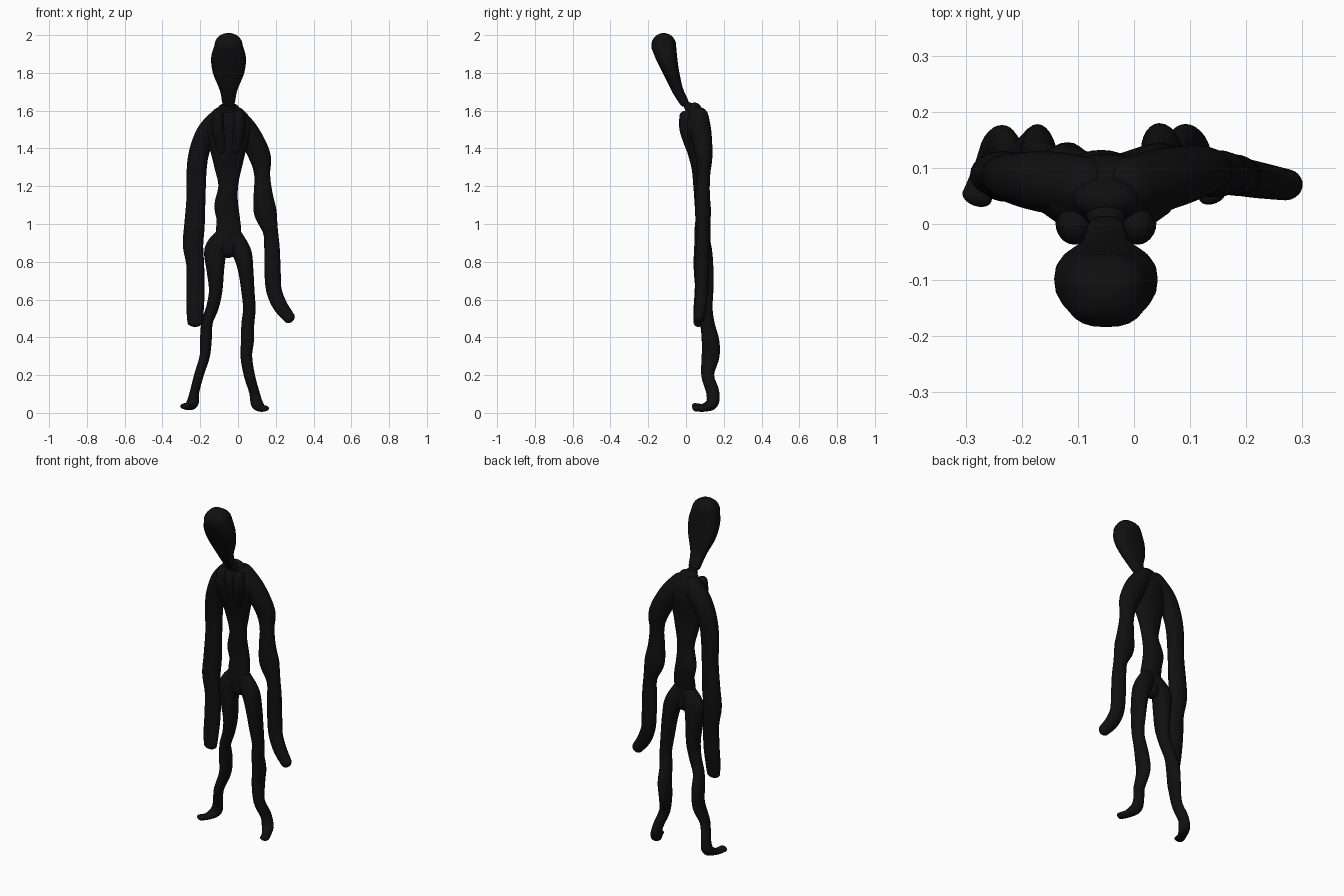
import bpy, bmesh, math
from mathutils import Vector

black = bpy.data.materials.new("black")
black.diffuse_color = (0.005, 0.005, 0.005, 1)
SIDES, STEPS, CAP = 24, 5, 5


def spline(pts):
    """Catmull-Rom through (x, y, z, width radius, depth radius)."""
    p = [Vector(q) for q in pts]
    p = [p[0]] + p + [p[-1]]
    out = []
    for i in range(1, len(p) - 2):
        a, b, c, d = p[i - 1:i + 3]
        for s in range(STEPS):
            t = s / STEPS
            out.append(0.5 * (2 * b + (c - a) * t + (2 * a - 5 * b + 4 * c - d) * t * t
                              + (3 * b - a - 3 * c + d) * t ** 3))
    return out + [p[-2]]


def limb(name, pts, power=1.0):
    """Smooth tapered tube with domed ends."""
    path = spline(pts)
    pos = [Vector(q[:3]) for q in path]
    n = len(path)
    rings = []
    for i in range(n):
        t = (pos[min(i + 1, n - 1)] - pos[max(i - 1, 0)]).normalized()
        rings.append((pos[i], t, path[i][3], path[i][4]))

    def dome(ring, sign):
        c, t, rx, ry = ring
        h = min(rx, ry)
        res = []
        for k in range(1, CAP + 1):
            a = math.radians(86) * k / CAP
            res.append((c + t * sign * h * math.sin(a), t, rx * math.cos(a), ry * math.cos(a)))
        return res
    rings = dome(rings[0], -1)[::-1] + rings + dome(rings[-1], 1)

    bm = bmesh.new()
    loops = []
    for c, t, rx, ry in rings:
        u = Vector((1, 0, 0))
        u = (u - t * u.dot(t)).normalized()
        v = t.cross(u)
        loop = []
        for k in range(SIDES):
            a = math.tau * k / SIDES
            x, y = math.cos(a), math.sin(a)
            x = math.copysign(abs(x) ** power, x)
            y = math.copysign(abs(y) ** power, y)
            loop.append(bm.verts.new(c + u * x * rx + v * y * ry))
        loops.append(loop)
    for a, b in zip(loops, loops[1:]):
        for k in range(SIDES):
            j = (k + 1) % SIDES
            bm.faces.new((a[k], a[j], b[j], b[k]))
    bm.faces.new(loops[0][::-1])
    bm.faces.new(loops[-1])
    bmesh.ops.recalc_face_normals(bm, faces=bm.faces)
    for f in bm.faces:
        f.smooth = True
    me = bpy.data.meshes.new(name)
    bm.to_mesh(me)
    bm.free()
    me.materials.append(black)
    ob = bpy.data.objects.new(name, me)
    bpy.context.collection.objects.link(ob)
    return ob


# Long head tapering down to a thin neck, leaning forward
limb("head", [(-.05, -.010, 1.645, .034, .024), (-.05, -.045, 1.71, .047, .03),
              (-.05, -.077, 1.80, .083, .042), (-.05, -.102, 1.88, .092, .056),
              (-.05, -.118, 1.945, .075, .066)], .8)

# Torso from the shoulders to the waist and pelvis
limb("torso", [(-.055, .085, .86, .05, .04), (-.05, .08, .95, .066, .036),
               (-.052, .09, 1.03, .062, .04), (-.062, .088, 1.10, .063, .042),
               (-.052, .075, 1.20, .052, .036), (-.052, .067, 1.30, .073, .038),
               (-.052, .057, 1.40, .098, .054), (-.05, .055, 1.50, .13, .07),
               (-.05, .05, 1.57, .10, .065), (-.05, .045, 1.605, .06, .038)])

# Chest muscles, collar knot
for side, x in (("right", -.105), ("left", .005)):
    limb(side + "_chest", [(x + (.02 if x < 0 else -.02), .03, 1.40, .03, .03),
                           (x, .003, 1.50, .034, .037), (x, .0, 1.57, .03, .035)])
limb("neck_base", [(-.05, .06, 1.57, .06, .05), (-.05, .015, 1.62, .035, .025)])

# Arms, hanging straight on one side and bent outward on the other
limb("right_arm", [(-.09, .065, 1.565, .055, .055), (-.155, .075, 1.49, .06, .055),
                   (-.20, .08, 1.40, .054, .048), (-.218, .085, 1.30, .053, .042),
                   (-.222, .088, 1.15, .05, .036), (-.23, .09, 1.0, .054, .04),
                   (-.238, .088, .89, .054, .04), (-.226, .085, .78, .047, .036),
                   (-.225, .08, .65, .048, .034), (-.227, .07, .55, .046, .03),
                   (-.228, .065, .48, .04, .025)])
limb("left_arm", [(-.01, .065, 1.565, .055, .055), (.055, .08, 1.48, .06, .055),
                  (.115, .095, 1.36, .058, .045), (.128, .092, 1.26, .042, .036),
                  (.133, .088, 1.16, .05, .038), (.145, .09, 1.06, .06, .042),
                  (.172, .09, .96, .04, .034), (.18, .088, .87, .041, .036),
                  (.183, .086, .75, .043, .036), (.19, .084, .65, .041, .034),
                  (.222, .078, .57, .039, .032), (.27, .07, .505, .032, .028)])

# Legs, each ending in a foot that turns forward and outward
limb("right_leg", [(-.075, .085, .93, .05, .038), (-.118, .09, .86, .06, .048),
                   (-.12, .093, .76, .047, .052), (-.118, .098, .65, .036, .047),
                   (-.135, .103, .56, .033, .036), (-.163, .112, .48, .03, .036),
                   (-.17, .128, .39, .031, .045), (-.176, .13, .30, .027, .046),
                   (-.207, .115, .20, .025, .034), (-.23, .14, .11, .025, .033),
                   (-.24, .138, .055, .032, .032), (-.262, .095, .032, .025, .018),
                   (-.28, .048, .036, .027, .016)])
limb("left_leg", [(-.025, .085, .93, .05, .038), (.02, .09, .85, .051, .048),
                  (.04, .093, .76, .041, .052), (.052, .098, .65, .035, .047),
                  (.06, .105, .55, .033, .036), (.052, .114, .47, .034, .038),
                  (.05, .13, .38, .034, .046), (.044, .13, .30, .031, .047),
                  (.06, .115, .20, .029, .034), (.086, .142, .11, .027, .034),
                  (.10, .138, .05, .032, .032), (.122, .095, .026, .026, .02),
                  (.14, .052, .024, .025, .016)])
